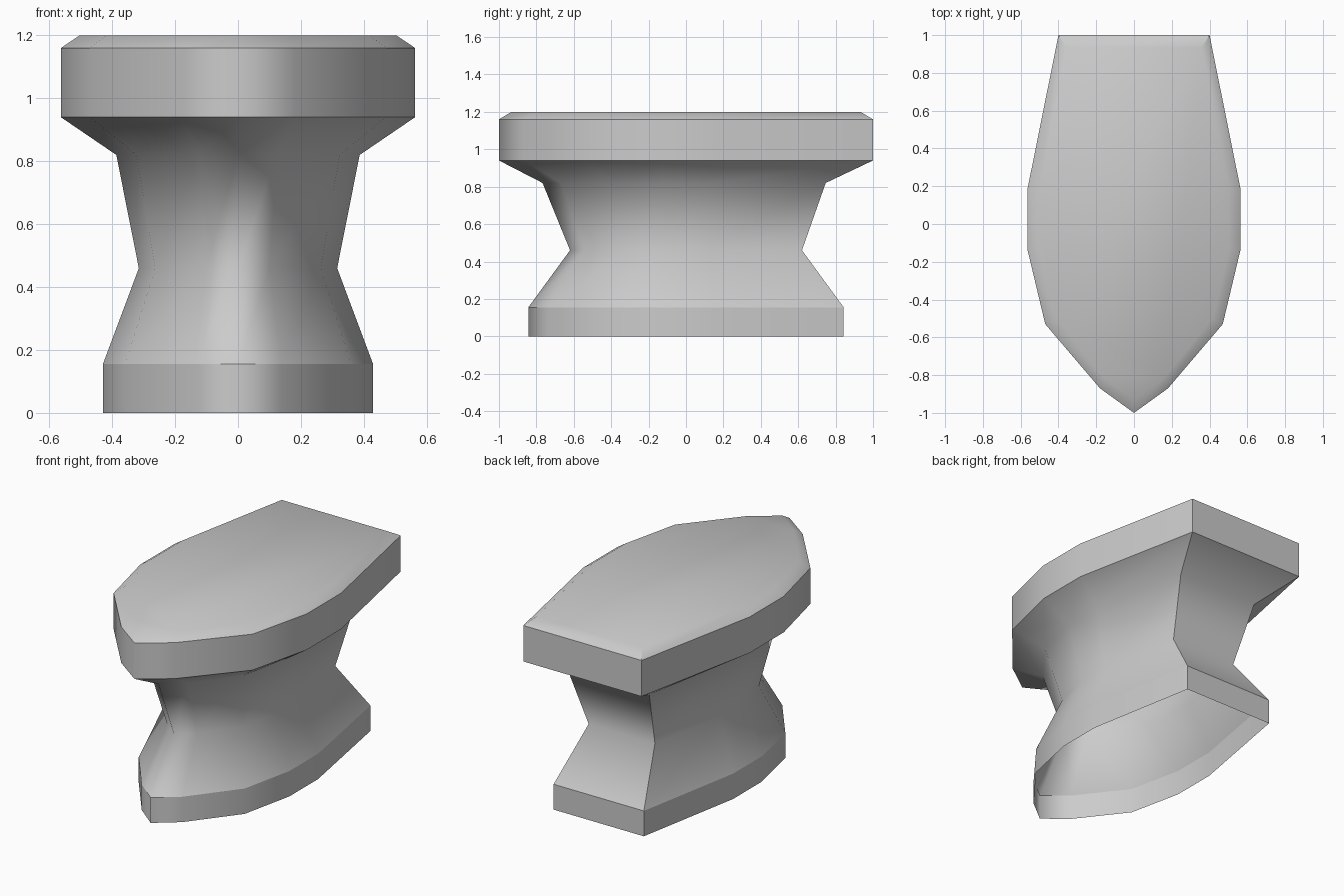
import bpy, bmesh

cube = bpy.data.objects.get("Cube")
if cube:
    bpy.data.objects.remove(cube, do_unlink=True)

mat = bpy.data.materials.new("plain grey")
mat.use_nodes = True
grey = (0.6, 0.6, 0.6, 1)
mat.diffuse_color = grey
mat.node_tree.nodes["Principled BSDF"].inputs["Base Color"].default_value = grey

# Half outline of the pointed plan, tip to back corner
half = [(0.18, -0.87), (0.47, -0.53), (0.563, -0.14), (0.563, 0.19), (0.4, 1)]
outline = [(0, -1)] + half + [(-x, y) for x, y in reversed(half)]
count = len(outline)
back = (len(half), len(half) + 1)  # the two back corners

# Levels: height, x scale, y scale, y shift, crisp edge
levels = [
    (0.0, 0.763, 0.843, 0, True),       # open foot
    (0.155, 0.763, 0.843, 0, True),     # top of foot
    (0.46, 0.56, 0.62, 0, False),       # waist
    (0.82, 0.687, 0.757, -0.01, False), # shoulder
    (0.94, 1, 1, 0, True),              # underside of slab
    (1.16, 1, 1, 0, True),              # slab rim
    (1.2, 0.895, 0.933, 0, False),      # bevelled top
]

bm = bmesh.new()
rings = [[bm.verts.new((x * sx, y * sy + dy, z)) for x, y in outline]
         for z, sx, sy, dy, _ in levels]

# Side walls between successive levels
for low, high in zip(rings, rings[1:]):
    for i in range(count):
        j = (i + 1) % count
        bm.faces.new((low[i], low[j], high[j], high[i]))

# Flat top
bm.faces.new(rings[-1])
for face in bm.faces:
    face.smooth = True

# Crisp rims and back corners
for ring, level in zip(rings, levels):
    if level[4]:
        for i in range(count):
            bm.edges.get((ring[i], ring[(i + 1) % count])).smooth = False
for low, high in zip(rings[:-1], rings[1:]):
    for i in back:
        bm.edges.get((low[i], high[i])).smooth = False

mesh = bpy.data.meshes.new("pedestal")
bm.to_mesh(mesh)
bm.free()
mesh.materials.append(mat)
pedestal = bpy.data.objects.new("pedestal", mesh)
bpy.context.collection.objects.link(pedestal)
